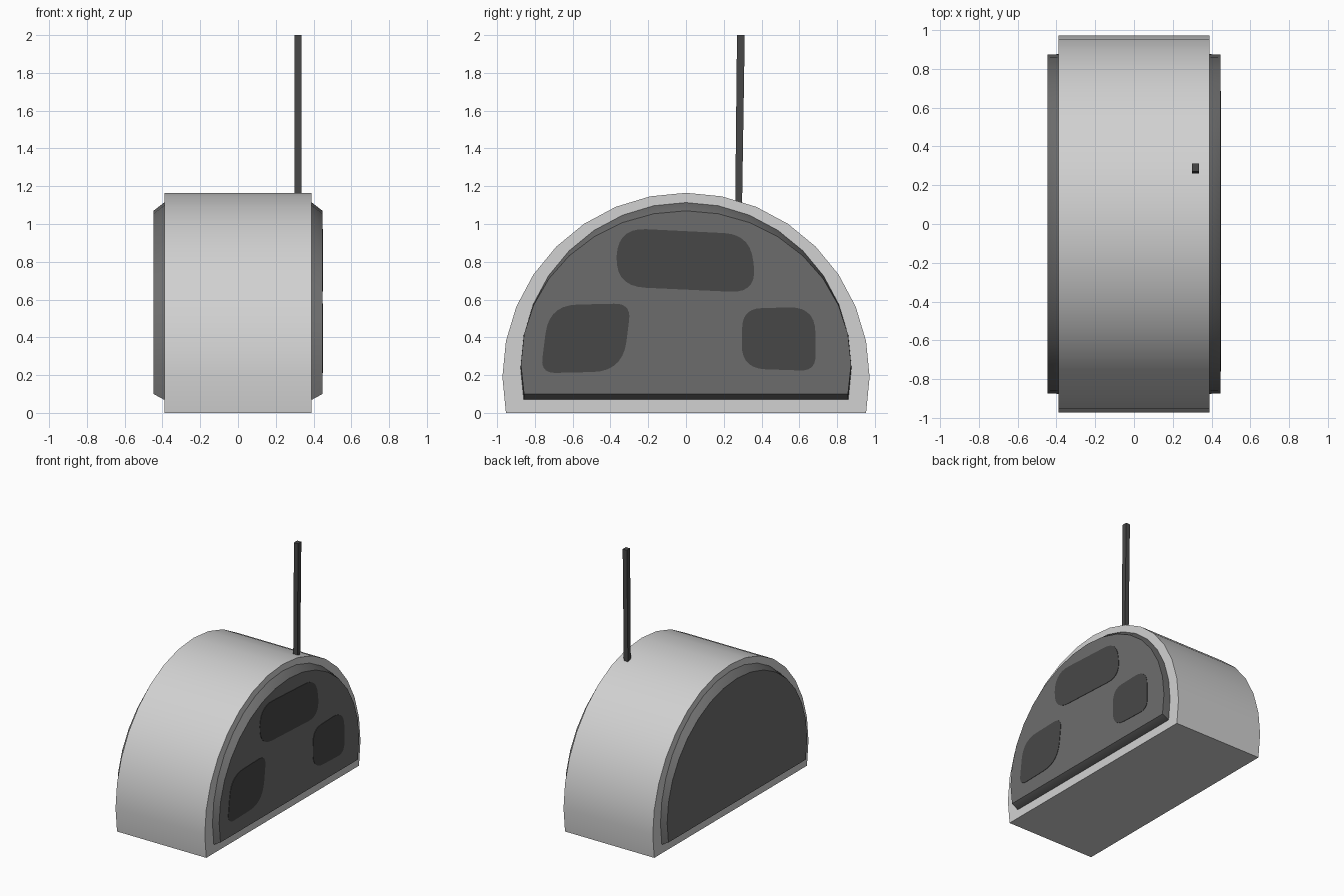
import bpy, bmesh, math
from mathutils import Vector

if "Cube" in bpy.data.objects:
    bpy.data.objects.remove(bpy.data.objects["Cube"])


def material(name, value):
    m = bpy.data.materials.new(name)
    m.diffuse_color = (value, value, value, 1)
    m.use_nodes = True
    m.node_tree.nodes["Principled BSDF"].inputs["Base Color"].default_value = m.diffuse_color
    return m


LIGHT = material("light grey", 0.64)
MID = material("dark grey", 0.152)
DARK = material("charcoal", 0.064)


def loft(name, rings, mat, smooth=False):
    """Skin a list of equal-length point rings and cap both ends."""
    bm = bmesh.new()
    vs = [[bm.verts.new(p) for p in ring] for ring in rings]
    n = len(vs[0])
    for a, b in zip(vs, vs[1:]):
        for i in range(n):
            j = (i + 1) % n
            bm.faces.new((a[i], a[j], b[j], b[i]))
    bm.faces.new(vs[0])
    bm.faces.new(vs[-1])
    bmesh.ops.recalc_face_normals(bm, faces=bm.faces)
    mesh = bpy.data.meshes.new(name)
    bm.to_mesh(mesh)
    bm.free()
    mesh.materials.append(mat)
    ob = bpy.data.objects.new(name, mesh)
    bpy.context.collection.objects.link(ob)
    if smooth:
        bpy.ops.object.select_all(action='DESELECT')
        ob.select_set(True)
        bpy.context.view_layer.objects.active = ob
        bpy.ops.object.shade_smooth_by_angle(angle=math.radians(30))
    return ob


def arch(x, half_width, z0, z1):
    """Flat-bottomed arc of a 32-sided circle, fitted between z0 and z1."""
    low = math.sin(math.radians(-11.25))
    pts = []
    for i in range(-1, 18):
        a = math.radians(11.25 * i)
        z = z0 + (math.sin(a) - low) / (1 - low) * (z1 - z0)
        pts.append((x, half_width * math.cos(a), z))
    return pts


def rounded(corners, cuts, steps=7):
    """Round each corner of a polygon with a quadratic curve."""
    pts, n = [], len(corners)
    for i in range(n):
        c = Vector(corners[i])
        a = c + (Vector(corners[i - 1]) - c).normalized() * cuts[i]
        b = c + (Vector(corners[(i + 1) % n]) - c).normalized() * cuts[i]
        for k in range(steps + 1):
            t = k / steps
            pts.append(a * (1 - t) ** 2 + c * 2 * t * (1 - t) + b * t * t)
    return pts


# Half-round body
loft("body", [arch(x, 0.972, 0, 1.165) for x in (-0.39, 0.39)], LIGHT, True)

# Raised end panels with a sloped edge
for side, name in ((1, "right_panel"), (-1, "left_panel")):
    loft(name, [arch(side * 0.385, 0.876, 0.07, 1.115),
                arch(side * 0.392, 0.876, 0.07, 1.113),
                arch(side * 0.447, 0.874, 0.10, 1.07)], MID, True)

# Display and two buttons, thin plates on the right panel
plates = {
    "display": ([(-0.36, 0.98), (0.34, 0.945), (0.375, 0.635), (-0.375, 0.67)],
                [0.15, 0.14, 0.14, 0.16]),
    "left_button": ([(-0.725, 0.57), (-0.29, 0.58), (-0.335, 0.22), (-0.77, 0.21)],
                    [0.15, 0.09, 0.16, 0.08]),
    "right_button": ([(0.30, 0.552), (0.685, 0.562), (0.686, 0.222), (0.292, 0.235)],
                     [0.10, 0.14, 0.08, 0.13]),
}
for name, (corners, cuts) in plates.items():
    outline = rounded(corners, cuts)
    loft(name, [[(x, p.x, p.y) for p in outline] for x in (0.444, 0.450)], DARK)


# Slightly leaning square antenna
def square(y0, y1, z):
    return [(0.30, y0, z), (0.336, y0, z), (0.336, y1, z), (0.30, y1, z)]


loft("antenna", [square(0.26, 0.296, 1.05), square(0.27, 0.311, 2.0)], DARK)
